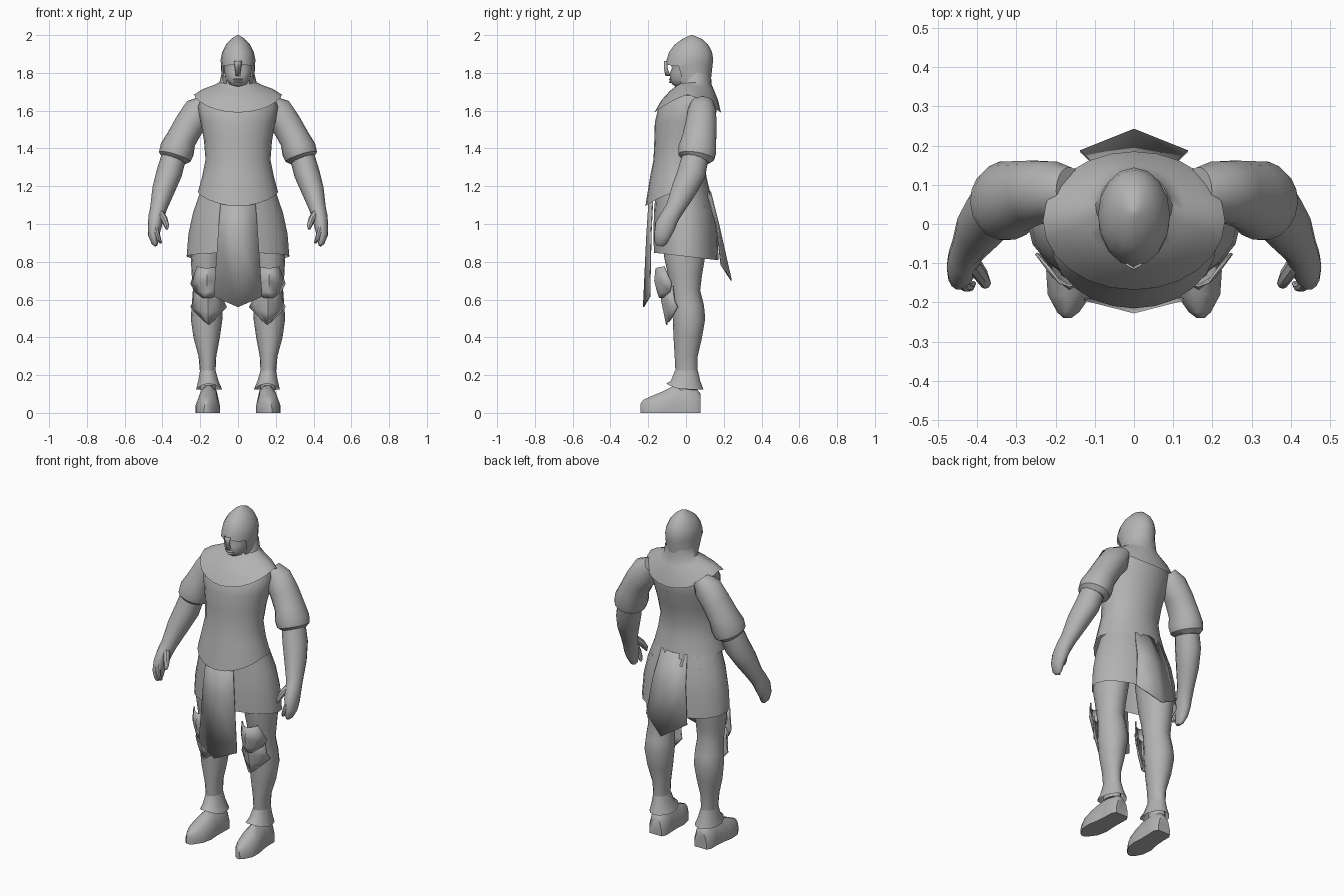
import bpy, bmesh, math
from mathutils import Vector

grey = bpy.data.materials.new("plain grey")
grey.diffuse_color = (0.45, 0.45, 0.45, 1)


def finish(name, bm, angle=40, thick=0, mirror=False, recalc=True):
    if recalc:
        bmesh.ops.recalc_face_normals(bm, faces=bm.faces)
    me = bpy.data.meshes.new(name)
    bm.to_mesh(me)
    bm.free()
    me.materials.append(grey)
    ob = bpy.data.objects.new(name, me)
    bpy.context.collection.objects.link(ob)
    if thick:
        m = ob.modifiers.new("thickness", 'SOLIDIFY')
        m.thickness, m.offset = thick, 0
    if mirror:
        ob.modifiers.new("mirror", 'MIRROR').use_clip = False
    bpy.ops.object.select_all(action='DESELECT')
    ob.select_set(True)
    bpy.context.view_layer.objects.active = ob
    bpy.ops.object.shade_smooth_by_angle(angle=math.radians(angle))
    return ob


def skin(bm, loops, closed=True):
    """Bridge consecutive rows of vertices with quads."""
    rows = [[bm.verts.new(p) for p in row] for row in loops]
    for a, b in zip(rows, rows[1:]):
        n = len(a)
        for i in range(n if closed else n - 1):
            j = (i + 1) % n
            bm.faces.new((a[i], a[j], b[j], b[i]))
    return rows


def stack(name, rings, n=24, shape=None, caps=(0, 0), cut=None, **kw):
    """Horizontal rings: (z, half width, front y, back y); shape(i, angle) adds height."""
    bm = bmesh.new()
    loops = []
    for k, (z, rx, yf, yb, *cx) in enumerate(rings):
        x0 = cx[0] if cx else 0
        pts = []
        for i in range(n):
            a = 2 * math.pi * i / n
            dz = shape(k, a) if shape else 0
            pts.append((x0 + rx * math.sin(a),
                        (yf + yb) / 2 + (yf - yb) / 2 * math.cos(a), z + dz))
        loops.append(pts)
    rows = skin(bm, loops)
    for use, row in zip(caps, (rows[0], rows[-1])):
        if use:
            bm.faces.new(row)
    if cut:
        doomed = [f for f in bm.faces if cut(f.calc_center_median())]
        bmesh.ops.delete(bm, geom=doomed, context='FACES')
    return finish(name, bm, **kw)


def tube(name, rings, n=14, **kw):
    """Rings set square to a path: (x, y, z, side radius, depth radius)."""
    bm = bmesh.new()
    c = [Vector(r[:3]) for r in rings]
    loops = []
    for k, r in enumerate(rings):
        d = (c[min(k + 1, len(c) - 1)] - c[max(k - 1, 0)]).normalized()
        u = Vector((0, 1, 0)).cross(d).normalized()
        w = d.cross(u)
        loops.append([c[k] + u * r[3] * math.cos(t) + w * r[4] * math.sin(t)
                      for t in (2 * math.pi * i / n for i in range(n))])
    rows = skin(bm, loops)
    bm.faces.new(rows[0])
    bm.faces.new(rows[-1])
    return finish(name, bm, mirror=True, **kw)


def sheet(name, rows, **kw):
    bm = bmesh.new()
    skin(bm, rows, closed=False)
    return finish(name, bm, **kw)


# Tunic body with a hem that dips to a point in front
def hem(k, a):
    c = math.cos(a)
    return (-0.075 * max(c, 0) ** 1.5 - 0.03 * max(-c, 0)) if k == 0 else 0

stack("tunic", [(1.17, .212, -.215, .135), (1.25, .19, -.19, .108),
                (1.34, .172, -.172, .1), (1.44, .18, -.168, .125),
                (1.54, .198, -.165, .152), (1.62, .212, -.145, .165),
                (1.68, .19, -.09, .15), (1.70, .10, -.04, .12)],
      shape=hem, caps=(0, 1))

# Shoulder mantle running up into the neck
def mantle_hem(k, a):
    return -(0.095, 0.06, 0.03, 0.01, 0)[k] * abs(math.cos(a)) ** 1.3

stack("mantle", [(1.685, .232, -.168, .185), (1.715, .185, -.13, .17),
                 (1.735, .13, -.085, .15), (1.75, .098, -.04, .135),
                 (1.80, .086, -.02, .132)], shape=mantle_hem)

# Helmet bowl with a peaked brow and a small crest ridge
def brow(k, a):
    return 0.012 * max(math.cos(a), 0) ** 4 if k == 0 else 0

stack("helmet", [(1.835, .09, -.108, .14), (1.87, .092, -.102, .144),
                 (1.91, .084, -.09, .138), (1.95, .064, -.06, .117),
                 (1.98, .036, -.018, .085), (1.993, .016, .01, .052),
                 (2.0, .003, .028, .034)],
      n=16, shape=brow, caps=(0, 1), angle=50)
# Neck guard open around the face
stack("neck_guard", [(1.735, .088, -.045, .128), (1.78, .087, -.075, .134),
                     (1.845, .091, -.104, .141)], n=24,
      cut=lambda c: c.y < -.035)
# Face, nose guard and nose
stack("face", [(1.728, .02, -.055, 0), (1.74, .046, -.074, .03),
               (1.765, .062, -.084, .05), (1.80, .071, -.084, .06),
               (1.825, .075, -.075, .06), (1.86, .078, -.08, .06)],
      n=18, caps=(1, 1))
sheet("nose_guard", [[(-.02, -.102, 1.862), (0, -.114, 1.862), (.02, -.102, 1.862)],
                     [(-.013, -.098, 1.82), (0, -.114, 1.82), (.013, -.098, 1.82)],
                     [(-.010, -.084, 1.785), (0, -.106, 1.785), (.010, -.084, 1.785)]],
      thick=.006)
for z, w, name in ((1.765, .028, "upper_lip"), (1.752, .022, "lower_lip")):
    stack(name, [(z - .006, w, -.085, -.05), (z, w, -.092, -.05),
                 (z + .006, w, -.085, -.05)], n=10, caps=(1, 1))

# Puffed sleeves
tube("sleeve", [(.165, .085, 1.645, .045, .06), (.205, .085, 1.60, .082, .075),
                (.255, .08, 1.53, .08, .083), (.30, .07, 1.45, .08, .092),
                (.322, .06, 1.395, .092, .102), (.335, .054, 1.355, .087, .097),
                (.341, .05, 1.335, .062, .072)], n=18)
# Forearms and hands
tube("forearm", [(.333, .055, 1.38, .065, .07), (.364, .03, 1.27, .068, .076),
                 (.395, -.012, 1.18, .06, .067), (.422, -.06, 1.08, .044, .05),
                 (.432, -.085, 1.04, .042, .05), (.441, -.11, .99, .037, .055),
                 (.446, -.125, .94, .03, .045), (.44, -.135, .9, .018, .034),
                 (.435, -.138, .885, .008, .018)])
tube("thumb", [(.415, -.095, 1.06, .022, .022), (.39, -.13, 1.025, .018, .02),
               (.378, -.152, .99, .014, .015), (.376, -.158, .972, .006, .006)], n=8)
tube("curled_finger", [(.44, -.14, 1.0, .015, .018), (.43, -.158, .955, .014, .015),
                       (.418, -.16, .915, .012, .012), (.408, -.15, .9, .006, .006)], n=8)

# Skirt
stack("skirt", [(.828, .272, -.17, .172), (.95, .262, -.172, .168),
                (1.06, .238, -.17, .155), (1.17, .20, -.16, .125)], n=20,
      shape=lambda k, a: .02 * math.cos(a) if k == 0 else 0)
# Hanging cloth panels with pointed ends
sheet("front_panel", [[(-w, ye, ze), (0, yc, zc), (w, ye, ze)] for w, ye, ze, yc, zc in
                      ((.088, -.175, 1.16, -.195, 1.13), (.105, -.185, .95, -.208, .93),
                       (.128, -.192, .615, -.225, .56))], thick=.006)
sheet("back_panel", [[(-w, ye, ze), (0, yc, zc), (w, ye, ze)] for w, ye, ze, yc, zc in
                     ((.085, .11, 1.17, .13, 1.17), (.11, .16, 1.0, .175, .99),
                      (.137, .185, .785, .24, .70))], thick=.006)

# Legs
stack("leg", [(.12, .042, -.05, .06, .16), (.2, .04, -.055, .06, .16),
              (.3, .047, -.06, .062, .162), (.4, .07, -.066, .085, .166),
              (.5, .084, -.07, .102, .166), (.57, .08, -.075, .095, .165),
              (.65, .074, -.08, .075, .165), (.73, .08, -.095, .085, .165),
              (.82, .088, -.115, .1, .162), (.95, .095, -.125, .12, .152),
              (1.1, .09, -.11, .11, .12)], n=16, caps=(1, 1), mirror=True)
# Flared ankle cuffs
stack("ankle_cuff", [(.125, .07, -.105, .092, .153), (.17, .055, -.08, .075, .157),
                     (.225, .042, -.058, .063, .16)], n=14, mirror=True,
      shape=lambda k, a: .03 * max(math.cos(a), 0) ** 2 if k == 0 else 0)

# Shoes: sections from heel to toe as (y, half width, height, x)
shoe = bmesh.new()
loops = [[(x + w * sx, y, h * sz) for sx, sz in
          ((-1, 0), (-1, .35), (-.72, .8), (-.25, 1), (.25, 1), (.72, .8), (1, .35), (1, 0))]
         for y, w, h, x in ((.078, .04, .10, .152), (.055, .055, .13, .152),
                            (0, .054, .15, .153), (-.06, .056, .145, .156),
                            (-.12, .064, .115, .16), (-.18, .056, .09, .164),
                            (-.225, .028, .07, .168), (-.24, .01, .05, .17))]
ends = skin(shoe, loops)
shoe.faces.new(ends[0])
shoe.faces.new(ends[-1])
finish("shoe", shoe, mirror=True)

# Ridged knee armour: (z, inner x, outer x, ridge x, edge y, ridge y, edge lift)
def plate(name, rows):
    sheet(name, [[(a, ye, z + dz), ((a + r) / 2, (ye + yr) / 2 - .012, z + dz / 2), (r, yr, z),
                  ((b + r) / 2, (ye + yr) / 2 - .012, z + dz / 2), (b, ye, z + dz)]
                 for z, a, b, r, ye, yr, dz in rows], thick=.007, mirror=True)

plate("shin_plate", [(.67, .085, .23, .16, -.07, -.125, 0),
                     (.60, .075, .235, .16, -.06, -.13, -.01),
                     (.53, .06, .25, .16, -.045, -.115, .03),
                     (.465, .135, .175, .155, -.085, -.1, .02)])
plate("knee_cap", [(.765, .11, .215, .165, -.115, -.158, .01),
                   (.70, .075, .25, .165, -.075, -.165, -.015),
                   (.64, .09, .225, .162, -.085, -.15, 0),
                   (.61, .14, .185, .162, -.12, -.135, 0)])
